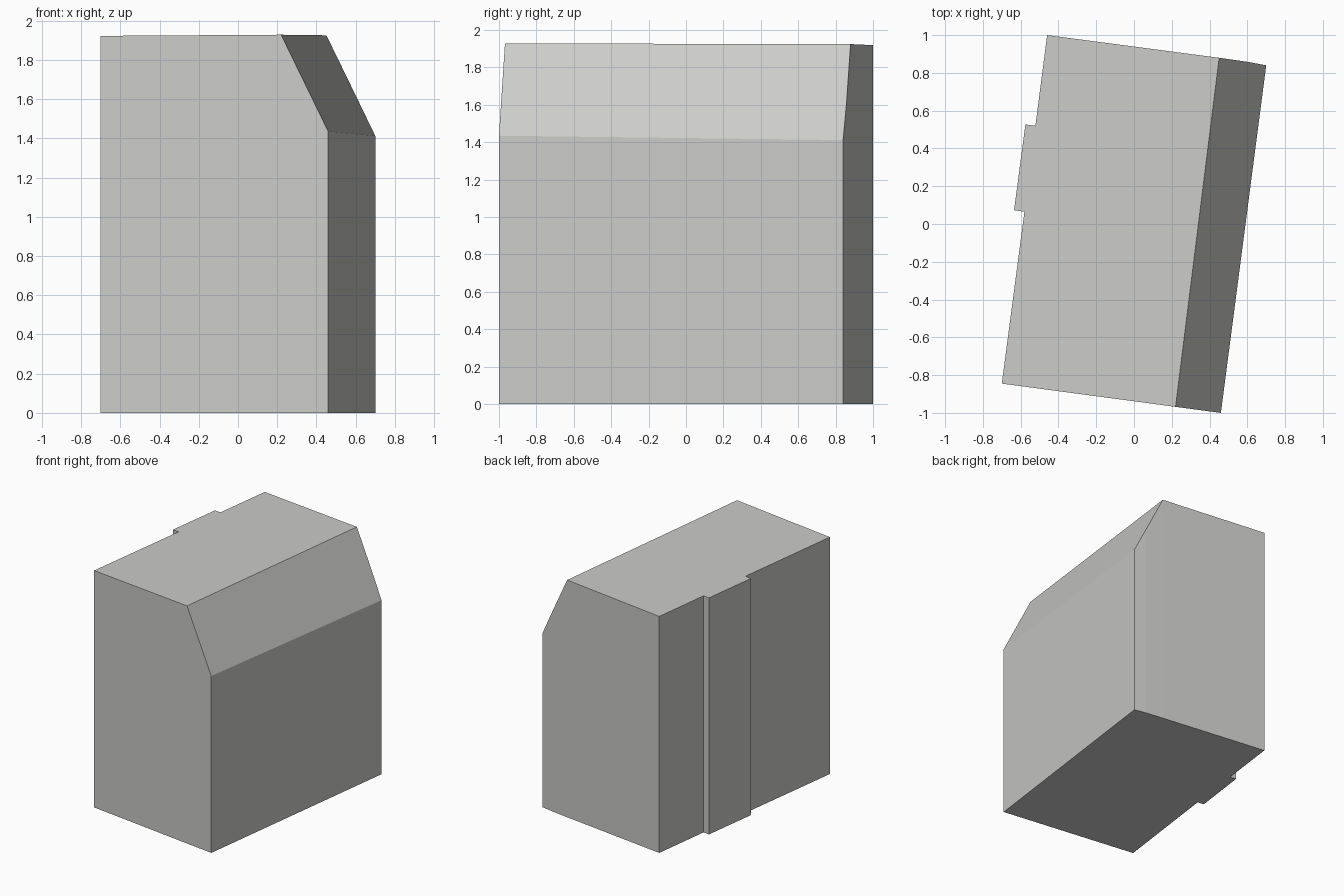
import bpy, bmesh
from mathutils import Vector

if "Cube" in bpy.data.objects:
    bpy.data.objects.remove(bpy.data.objects["Cube"])

# Single grey
mat = bpy.data.materials.new("plain_grey")
mat.diffuse_color = (0.6, 0.6, 0.59, 1)
mat.use_nodes = True
mat.node_tree.nodes["Principled BSDF"].inputs["Base Color"].default_value = mat.diffuse_color

# Building footprint, including the shallow bump on the left wall
footprint = [(-0.70, -0.845), (0.46, -1.0), (0.70, 0.84), (0.605, 0.858),
             (0.45, 0.88), (-0.46, 1.0), (-0.522, 0.52), (-0.575, 0.527),
             (-0.635, 0.073), (-0.58, 0.065)]

bm = bmesh.new()
base = bm.faces.new([bm.verts.new((x, y, 0)) for x, y in footprint])
ext = bmesh.ops.extrude_face_region(bm, geom=[base], use_keep_orig=True)
bmesh.ops.translate(bm, vec=(0, 0, 2.5),
                    verts=[g for g in ext["geom"] if isinstance(g, bmesh.types.BMVert)])
bmesh.ops.recalc_face_normals(bm, faces=bm.faces)


def slice_above(a, b, c):
    """Cut away everything above the plane through three points and cap it."""
    a, b, c = Vector(a), Vector(b), Vector(c)
    n = (b - a).cross(c - a).normalized()
    if n.z < 0:
        n = -n
    cut = bmesh.ops.bisect_plane(bm, geom=bm.verts[:] + bm.edges[:] + bm.faces[:],
                                 plane_co=a, plane_no=n, clear_outer=True)
    edges = [g for g in cut["geom_cut"] if isinstance(g, bmesh.types.BMEdge)]
    bmesh.ops.holes_fill(bm, edges=edges, sides=0)


# Nearly level roof, then the steep roof slope on the right
slice_above((-0.70, -0.845, 1.922), (0.22, -0.967, 1.928), (0.45, 0.88, 1.925))
slice_above((0.22, -0.967, 1.928), (0.46, -1.0, 1.435), (0.70, 0.84, 1.412))

bmesh.ops.recalc_face_normals(bm, faces=bm.faces)
mesh = bpy.data.meshes.new("building_body")
bm.to_mesh(mesh)
bm.free()
mesh.materials.append(mat)
body = bpy.data.objects.new("building_body", mesh)
bpy.context.collection.objects.link(body)
